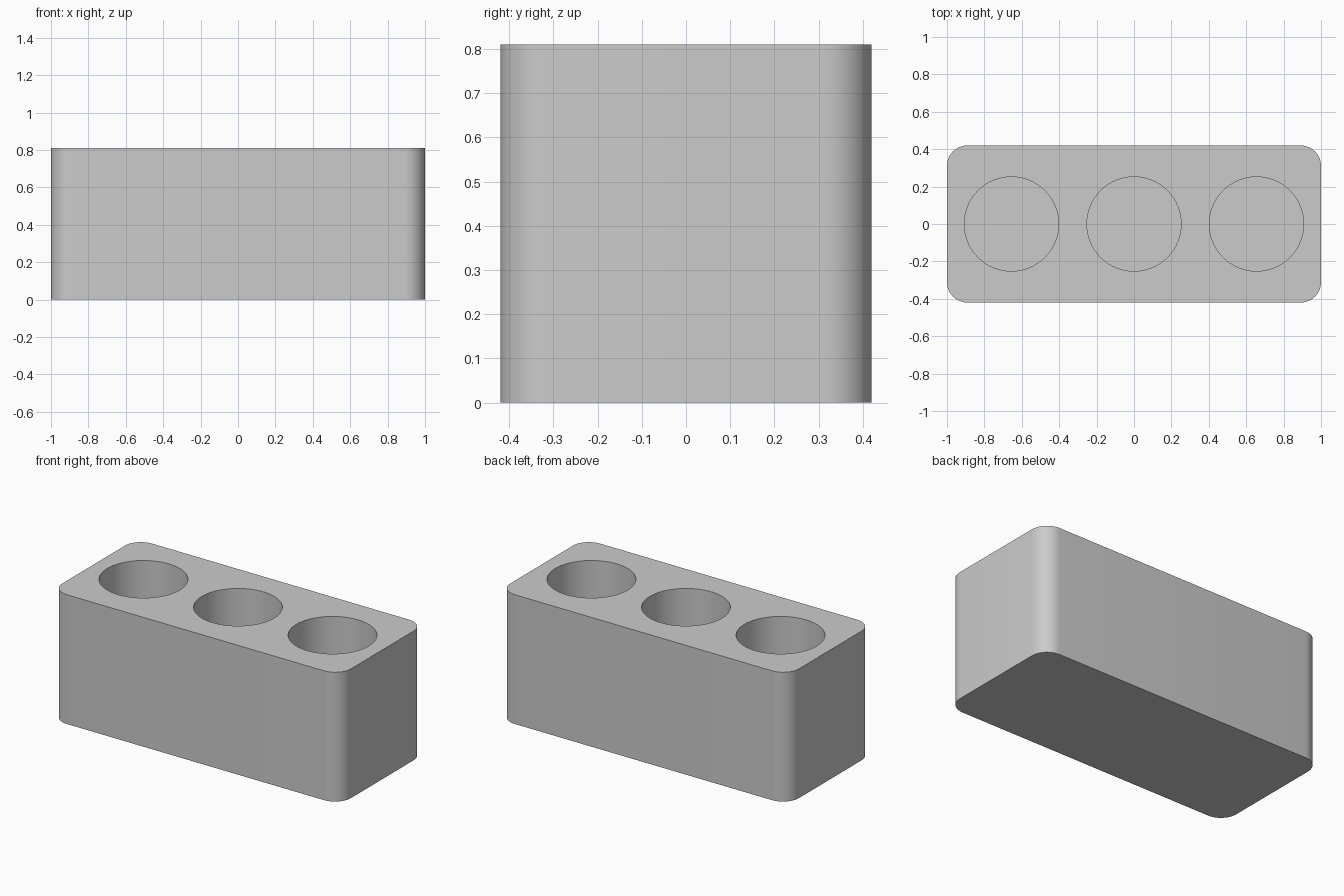
import bpy
import bmesh
import math

if "Cube" in bpy.data.objects:
    bpy.data.objects.remove(bpy.data.objects["Cube"], do_unlink=True)

WIDTH, DEPTH, HEIGHT = 2.0, 0.84, 0.81
CORNER = 0.11
HOLE_RADIUS, HOLE_SPACING, FLOOR = 0.252, 0.655, 0.1

# Plain grey finish
grey = bpy.data.materials.new("grey")
grey.use_nodes = True
colour = (0.6, 0.6, 0.6, 1)
grey.diffuse_color = colour
grey.node_tree.nodes["Principled BSDF"].inputs["Base Color"].default_value = colour

# Block with rounded upright corners
bm = bmesh.new()
bmesh.ops.create_cube(bm, size=1)
bmesh.ops.scale(bm, vec=(WIDTH, DEPTH, HEIGHT), verts=bm.verts)
bmesh.ops.translate(bm, vec=(0, 0, HEIGHT / 2), verts=bm.verts)
upright = [e for e in bm.edges if abs(e.verts[0].co.z - e.verts[1].co.z) > 0.1]
bmesh.ops.bevel(bm, geom=upright, offset=CORNER, segments=12, profile=0.5, affect='EDGES')
mesh = bpy.data.meshes.new("holder_block")
bm.to_mesh(mesh)
bm.free()
mesh.materials.append(grey)
block = bpy.data.objects.new("holder_block", mesh)
bpy.context.collection.objects.link(block)
bpy.context.view_layer.objects.active = block

# Three round wells sunk from the top
for i in (-1, 0, 1):
    bpy.ops.mesh.primitive_cylinder_add(
        vertices=64, radius=HOLE_RADIUS, depth=HEIGHT,
        location=(i * HOLE_SPACING, 0, FLOOR + HEIGHT / 2))
    cutter = bpy.context.object
    cutter.name = "well_cutter"
    cutter.hide_render = True
    cutter.data.materials.append(grey)
    bpy.context.view_layer.objects.active = block
    well = block.modifiers.new("well", 'BOOLEAN')
    well.operation = 'DIFFERENCE'
    well.solver = 'EXACT'
    well.object = cutter
    bpy.ops.object.modifier_apply(modifier=well.name)
    bpy.data.objects.remove(cutter, do_unlink=True)

# Smooth curved walls with crisp rims
bpy.ops.object.select_all(action='DESELECT')
block.select_set(True)
bpy.ops.object.shade_smooth_by_angle(angle=math.radians(30))
